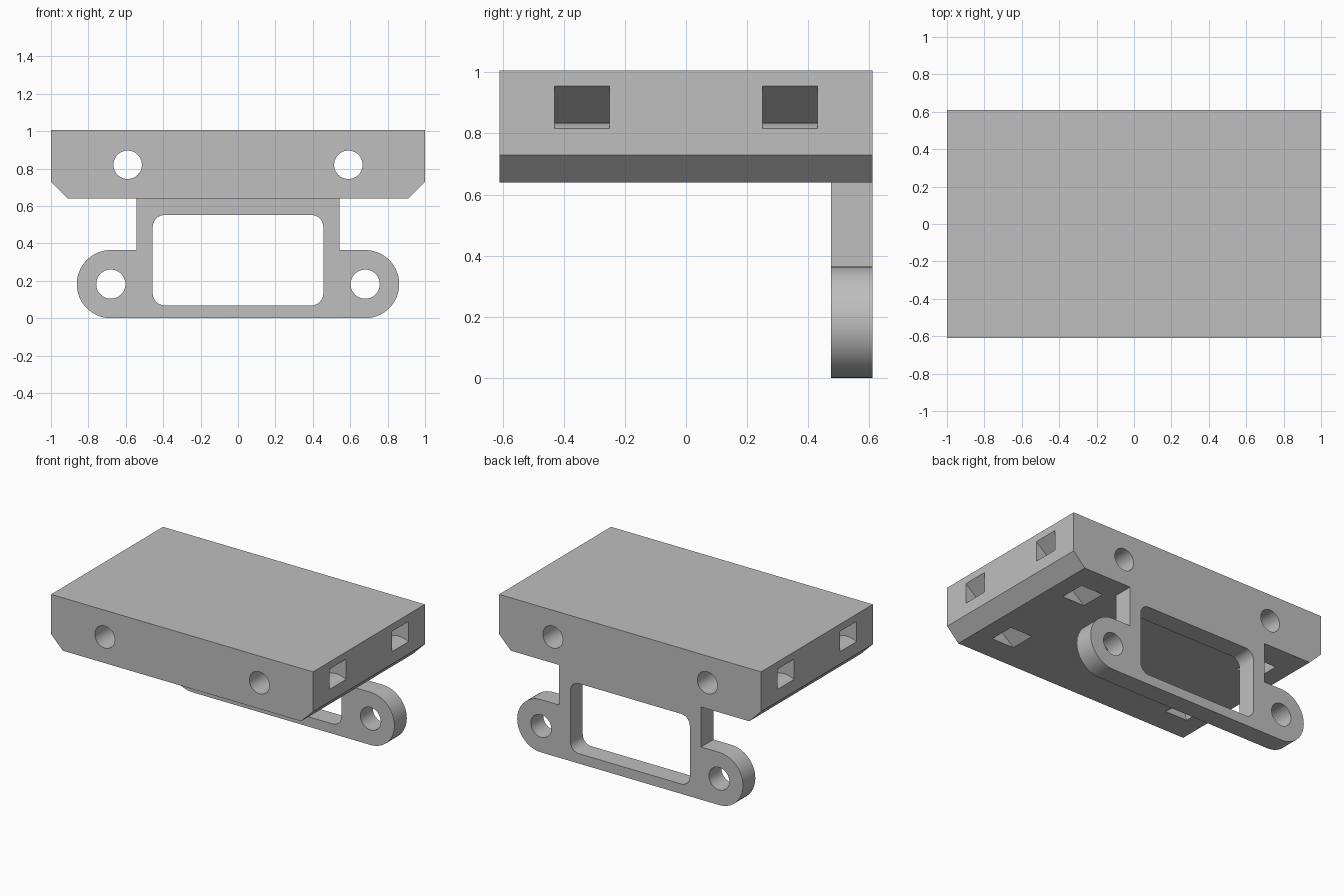
import bpy, bmesh
from math import sin, cos, radians

if "Cube" in bpy.data.objects:
    bpy.data.objects.remove(bpy.data.objects["Cube"], do_unlink=True)

GREY = (0.52, 0.52, 0.52, 1)
grey = bpy.data.materials.new("plain grey")
grey.use_nodes = True
grey.diffuse_color = GREY
grey.node_tree.nodes["Principled BSDF"].inputs["Base Color"].default_value = GREY


def arc(cx, cz, r, start, end, steps):
    """Points on an arc in the xz plane, angles in degrees."""
    angles = [radians(start + (end - start) * i / steps) for i in range(steps + 1)]
    return [(cx + r * cos(a), cz + r * sin(a)) for a in angles]


def extrude(name, profile, y0, y1):
    """Solid made by sweeping an xz profile from y0 to y1."""
    bm = bmesh.new()
    face = bm.faces.new([bm.verts.new((x, y0, z)) for x, z in profile])
    new = bmesh.ops.extrude_face_region(bm, geom=[face])["geom"]
    moved = [v for v in new if isinstance(v, bmesh.types.BMVert)]
    bmesh.ops.translate(bm, verts=moved, vec=(0, y1 - y0, 0))
    bmesh.ops.recalc_face_normals(bm, faces=bm.faces)
    mesh = bpy.data.meshes.new(name)
    bm.to_mesh(mesh)
    bm.free()
    mesh.materials.append(grey)
    obj = bpy.data.objects.new(name, mesh)
    bpy.context.collection.objects.link(obj)
    return obj


def cut(target, profile, y0, y1):
    """Cut a swept profile out of the target."""
    cutter = extrude("cutter", profile, y0, y1)
    cutter.hide_render = True
    mod = target.modifiers.new("cut", "BOOLEAN")
    mod.operation = "DIFFERENCE"
    mod.solver = "EXACT"
    mod.object = cutter
    bpy.context.view_layer.objects.active = target
    bpy.ops.object.modifier_apply(modifier=mod.name)
    bpy.data.objects.remove(cutter, do_unlink=True)


def mirrored(profile, side):
    return [(side * x, z) for x, z in profile]


def circle(cx, cz, r):
    return arc(cx, cz, r, 0, 352.5, 47)


BACK, INNER, BOTTOM, TOP = 0.61, 0.475, 0.64, 1.005

# Mounting block with chamfered lower edges
half_block = [(0.91, BOTTOM), (1, 0.73), (1, TOP)]
block = extrude("mounting_block", half_block + mirrored(half_block, -1)[::-1], -BACK, BACK)

# Strap channel: flat sloping roof, rounded floor
channel = [(1.05, 0.996), (0.566, 0.6), (0.785, 0.6)]
channel += arc(0.926, 0.687, 0.148, 199, 60, 24) + [(1.05, 0.815)]
for side in (-1, 1):
    cut(block, circle(side * 0.59, 0.82, 0.076), -0.7, 0.7)
    for y in (-0.34, 0.34):
        cut(block, mirrored(channel, side), y - 0.09, y + 0.09)

# Hanging bracket with round ears
half_bracket = arc(0.68, 0.182, 0.182, -90, 90, 32) + [(0.543, 0.364), (0.543, BOTTOM)]
bracket = extrude("bracket", half_bracket + mirrored(half_bracket, -1)[::-1], INNER, BACK)

# Rounded window and ear holes
R = 0.065
half_window = arc(0.456 - R, 0.068 + R, R, -90, 0, 10) + arc(0.456 - R, 0.552 - R, R, 0, 90, 10)
cut(bracket, half_window + mirrored(half_window, -1)[::-1], 0.4, 0.7)
for side in (-1, 1):
    cut(bracket, circle(side * 0.68, 0.182, 0.078), 0.4, 0.7)

# Smooth the round surfaces, keep edges sharp
for obj in (block, bracket):
    bpy.ops.object.select_all(action="DESELECT")
    obj.select_set(True)
    bpy.context.view_layer.objects.active = obj
    bpy.ops.object.shade_smooth_by_angle(angle=radians(30))
